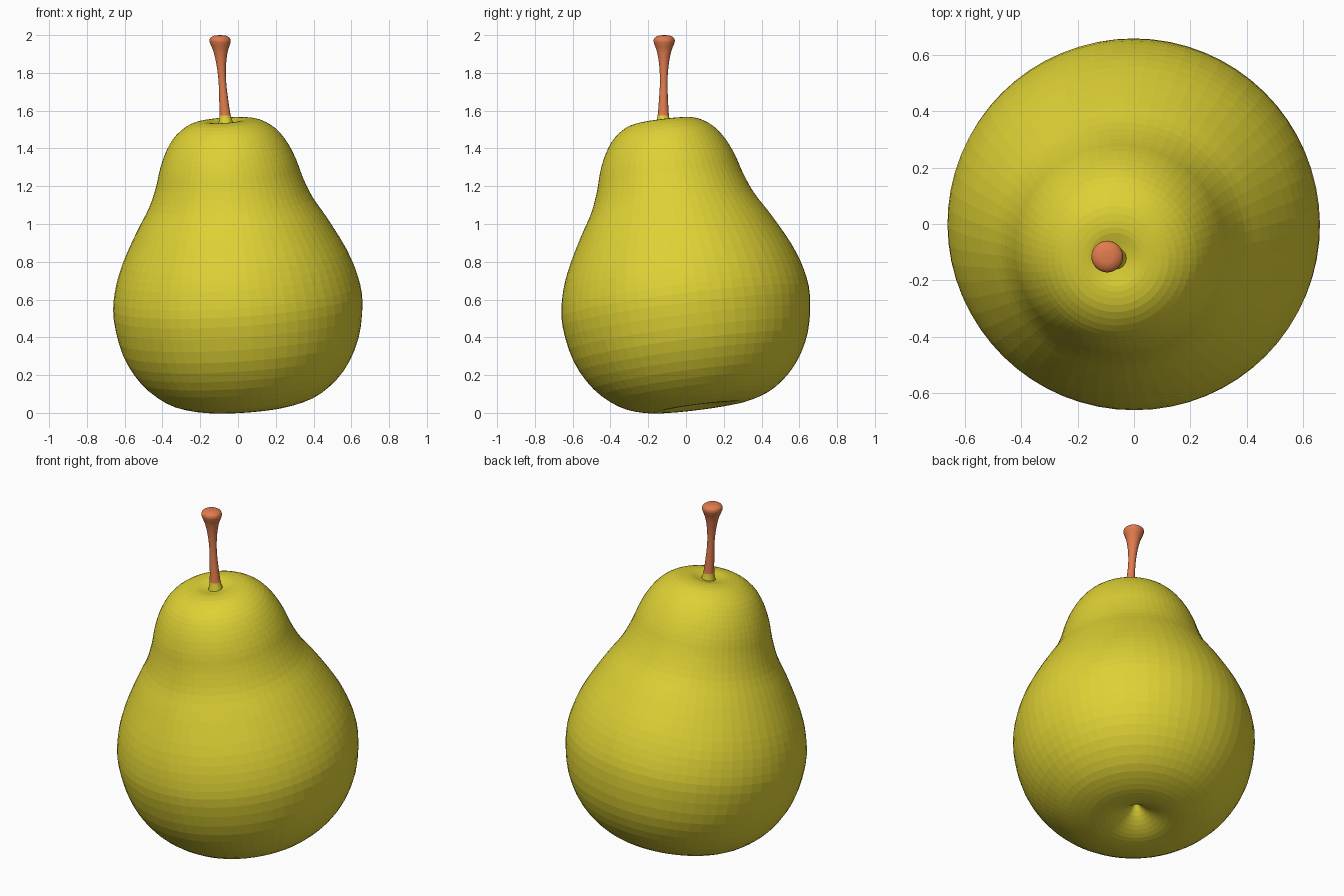
import bpy, bmesh, math
from mathutils import Vector

if "Cube" in bpy.data.objects:
    bpy.data.objects.remove(bpy.data.objects["Cube"])


def material(name, rgb):
    m = bpy.data.materials.new(name)
    m.diffuse_color = (*rgb, 1)
    m.use_nodes = True
    m.node_tree.nodes["Principled BSDF"].inputs["Base Color"].default_value = m.diffuse_color
    return m


def refine(pts, steps):
    """Smooth a coarse list of control points with a Catmull-Rom spline."""
    p = [Vector(a) for a in pts]
    p = [2 * p[0] - p[1]] + p + [2 * p[-1] - p[-2]]
    out = []
    for i in range(1, len(p) - 2):
        a, b, c, d = p[i - 1:i + 3]
        for k in range(steps):
            t = k / steps
            out.append(0.5 * (2 * b + (c - a) * t + (2 * a - 5 * b + 4 * c - d) * t * t
                              + (3 * b - a - 3 * c + d) * t ** 3))
    return out + [p[-2]]


def loft(name, rings, axis, sides, mats, mat_rule=lambda z: 0):
    """Skin circles (centre, radius) that all lie square to the axis."""
    axis = axis.normalized()
    u = Vector((0, 1, 0)).cross(axis).normalized()
    v = axis.cross(u)
    bm = bmesh.new()
    loops = []
    for c, r in rings:
        angles = [2 * math.pi * i / sides for i in range(sides)]
        loops.append([bm.verts.new(c + max(r, 0) * (u * math.cos(a) + v * math.sin(a)))
                      for a in angles])
    for lo, hi in zip(loops, loops[1:]):
        for i in range(sides):
            j = (i + 1) % sides
            f = bm.faces.new((lo[i], lo[j], hi[j], hi[i]))
            f.material_index = mat_rule(f.calc_center_median().z)
    bmesh.ops.remove_doubles(bm, verts=bm.verts, dist=0.0003)
    bmesh.ops.recalc_face_normals(bm, faces=bm.faces)
    mesh = bpy.data.meshes.new(name)
    bm.to_mesh(mesh)
    bm.free()
    for m in mats:
        mesh.materials.append(m)
    ob = bpy.data.objects.new(name, mesh)
    bpy.context.collection.objects.link(ob)
    return ob


skin = material("pear_skin", (0.73, 0.64, 0.035))
wood = material("stem_wood", (0.75, 0.20, 0.075))

# Pear body: leaning lathe with a dimple at both ends (radius, height)
lean = Vector((-0.068, -0.126, 1))
profile = [(0, 0.15, 0), (0.05, 0.092, 0), (0.12, 0.05, 0), (0.2, 0.031, 0),
           (0.3, 0.041, 0), (0.42, 0.088, 0), (0.54, 0.195, 0), (0.625, 0.35, 0),
           (0.66, 0.54, 0), (0.645, 0.68, 0), (0.597, 0.82, 0), (0.51, 0.985, 0),
           (0.435, 1.11, 0), (0.39, 1.22, 0), (0.36, 1.32, 0), (0.32, 1.41, 0),
           (0.265, 1.485, 0), (0.19, 1.535, 0), (0.115, 1.548, 0),
           (0.06, 1.538, 0), (0, 1.525, 0)]
rings = [(Vector((0, 0, 0.55)) + lean * (p.y - 0.55), p.x) for p in refine(profile, 3)]
loft("pear_body", rings, lean, 64, [skin])

# Stem: slightly bent, waisted, with a rounded knob (radius, height)
stem = [(0.042, 1.51, 0), (0.037, 1.54, 0), (0.03, 1.575, 0), (0.025, 1.64, 0),
        (0.02, 1.75, 0), (0.025, 1.84, 0), (0.037, 1.91, 0), (0.053, 1.955, 0),
        (0.056, 1.972, 0), (0.05, 1.986, 0), (0.03, 1.997, 0), (0, 2.0, 0)]
rings = []
for p in refine(stem, 4):
    t = (p.y - 1.51) / 0.49
    rings.append((Vector((-0.062 - 0.05 * t + 0.016 * t * t, -0.121 + 0.006 * t, p.y)), p.x))
loft("stem", rings, Vector((0, 0, 1)), 32, [skin, wood], lambda z: int(z > 1.573))
